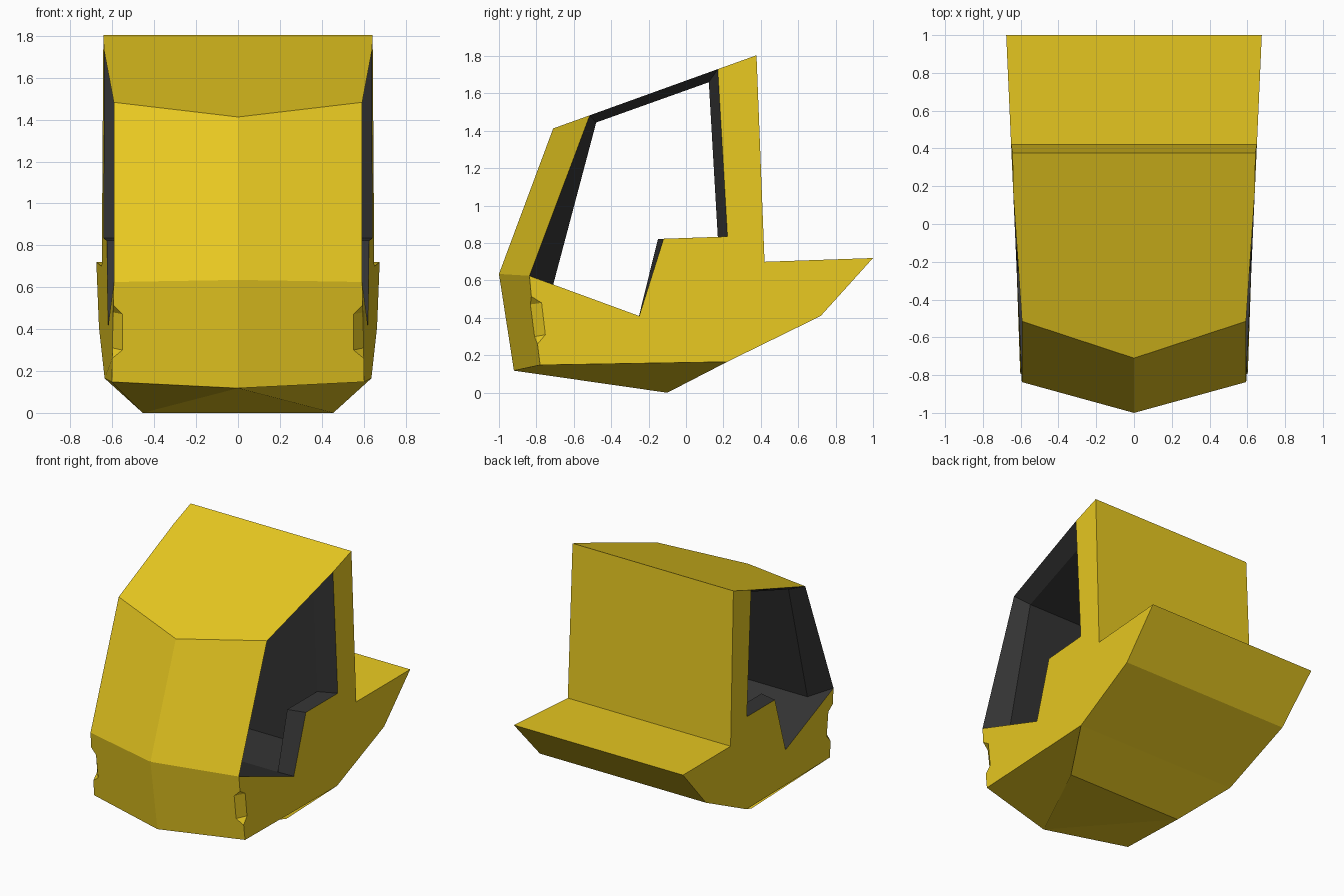
import bpy, bmesh

if "Cube" in bpy.data.objects:
    bpy.data.objects.remove(bpy.data.objects["Cube"])


def make_material(name, rgb):
    m = bpy.data.materials.new(name)
    m.diffuse_color = (*rgb, 1)
    m.use_nodes = True
    m.node_tree.nodes["Principled BSDF"].inputs["Base Color"].default_value = m.diffuse_color
    return m


def side(y, z, x=None):
    """Point on the side wall, which widens towards the rear."""
    return (0.632 + 0.0445 * y if x is None else x, y, z)


def mid(p):
    return (0, p[1], p[2])


bm = bmesh.new()


def add_face(points, material=0):
    """Adds a face and its mirror image."""
    for s in (1, -1):
        verts = [bm.verts.new((s * x, y, z)) for x, y, z in points]
        bm.faces.new(verts if s == 1 else verts[::-1]).material_index = material


# Front: centre ridge and corner posts
c_bot, c_mid, c_top = (0, -0.92, 0.118), (0, -1.0, 0.635), (0, -0.71, 1.413)
k_bot, k_mid, k_top = side(-0.78, 0.148, 0.603), side(-0.837, 0.625, 0.593), side(-0.515, 1.483, 0.593)

# Corner notch: upper and lower tips, front edge, side edge
n_top, n_bot = (0.595, -0.827, 0.515), (0.601, -0.794, 0.26)
f1, f2 = (0.552, -0.832, 0.472), (0.552, -0.81, 0.30)
s1, s2 = side(-0.772, 0.48), side(-0.752, 0.31)

# Rear profile
roof_back, step_in, step_out = side(0.377, 1.804, 0.643), side(0.42, 0.70), side(1.0, 0.72)
rear_low, rear_bot = side(0.72, 0.41), side(0.22, 0.165, 0.637)
belly = (0.455, -0.1, 0)

# Window outline on the wall, and the outline on the inner side of the wall
outer = [k_top, side(0.17, 1.73), side(0.222, 0.835), side(-0.12, 0.823), side(-0.25, 0.41), k_mid]
inner = [(0.505 + 0.0445 * y, y, z) for y, z in
         ((-0.48, 1.445), (0.122, 1.66), (0.17, 0.833), (-0.15, 0.822), (-0.252, 0.408), (-0.71, 0.578))]
floor_back = (0.513, 0.19, 0.408)

# Front panels, each half meeting at the ridge
add_face([c_mid, c_bot, k_bot, n_bot, f2, f1, n_top, k_mid])
add_face([c_top, c_mid, k_mid, k_top])
# Corner notch
add_face([n_top, f1, s1])
add_face([f1, f2, s2, s1])
add_face([f2, n_bot, s2])
# Side wall wrapping around the window
add_face([n_top, s1, s2, n_bot, k_bot, rear_bot, rear_low, step_out, step_in, roof_back]
         + outer[1:])
# Roof
add_face([c_top, k_top, outer[1], roof_back, mid(roof_back)])
# Back wall, rear ledge and underside strips
strip = [roof_back, step_in, step_out, rear_low, rear_bot, belly]
for a, b in zip(strip, strip[1:]):
    add_face([mid(a), a, b, mid(b)])
# Belly facets
add_face([c_bot, mid(belly), belly])
add_face([c_bot, belly, rear_bot, k_bot])
# Dark window reveal
for i in range(6):
    j = (i + 1) % 6
    add_face([outer[i], outer[j], inner[j], inner[i]], 1)
# Dark cabin: low side panel, then roof, rear wall, floor and front
add_face([inner[2], floor_back, inner[4], inner[3]], 1)
cabin = inner[:3] + [floor_back] + inner[4:]
for a, b in zip(cabin, cabin[1:] + cabin[:1]):
    add_face([a, b, mid(b), mid(a)], 1)

bmesh.ops.remove_doubles(bm, verts=bm.verts, dist=0.0005)
bmesh.ops.recalc_face_normals(bm, faces=bm.faces)
# Merge flat halves across the centre line
seam = [e for e in bm.edges if all(abs(v.co.x) < 1e-4 for v in e.verts)
        and len(e.link_faces) == 2 and e.calc_face_angle(1) < 0.01]
bmesh.ops.dissolve_edges(bm, edges=seam, use_verts=True)

mesh = bpy.data.meshes.new("cab_body")
bm.to_mesh(mesh)
bm.free()
mesh.materials.append(make_material("yellow_paint", (0.81, 0.585, 0.015)))
mesh.materials.append(make_material("dark_interior", (0.035, 0.035, 0.035)))
bpy.context.collection.objects.link(bpy.data.objects.new("cab_body", mesh))
